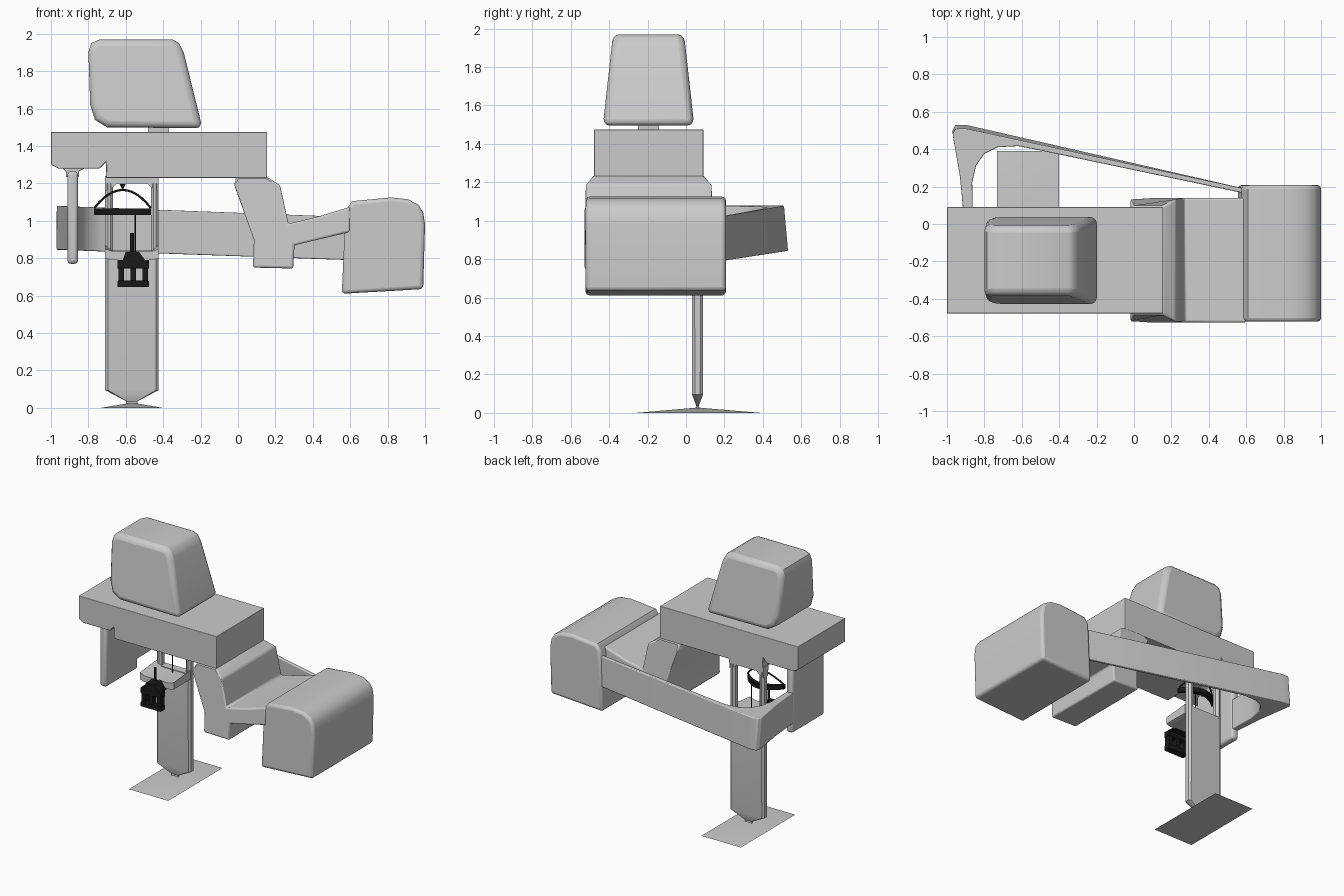
import bpy, bmesh, math
from mathutils import Vector

if "Cube" in bpy.data.objects:
    bpy.data.objects.remove(bpy.data.objects["Cube"])

black = bpy.data.materials.new("black")
black.diffuse_color = (0.01, 0.01, 0.01, 1)
black.use_nodes = True
black.node_tree.nodes["Principled BSDF"].inputs["Base Color"].default_value = black.diffuse_color


def finish(name, bm, bevel=0, mat=None, segs=3, limit=30):
    bmesh.ops.recalc_face_normals(bm, faces=bm.faces)
    me = bpy.data.meshes.new(name)
    bm.to_mesh(me)
    bm.free()
    ob = bpy.data.objects.new(name, me)
    bpy.context.collection.objects.link(ob)
    if mat:
        me.materials.append(mat)
    if bevel:
        m = ob.modifiers.new("bevel", 'BEVEL')
        m.width, m.segments = bevel, segs
        m.limit_method, m.angle_limit = 'ANGLE', math.radians(limit)
    bpy.ops.object.select_all(action='DESELECT')
    ob.select_set(True)
    bpy.context.view_layer.objects.active = ob
    bpy.ops.object.shade_smooth_by_angle(angle=math.radians(35))
    return ob


def prism(name, pts, axis, lo, hi, bevel=0, warp=None, mat=None, **kw):
    """Extrude a 2D outline: axis 'y' takes (x, z) points, axis 'z' takes (x, y)."""
    bm = bmesh.new()
    rings = []
    for h in (lo, hi):
        ring = []
        for a, b in pts:
            co = (a, h, b) if axis == 'y' else (a, b, h)
            ring.append(bm.verts.new(warp(*co) if warp else co))
        rings.append(ring)
    r0, r1 = rings
    bm.faces.new(r0)
    bm.faces.new(r1[::-1])
    n = len(pts)
    for i in range(n):
        bm.faces.new((r0[i], r0[(i + 1) % n], r1[(i + 1) % n], r1[i]))
    return finish(name, bm, bevel, mat, **kw)


def box(name, x0, x1, y0, y1, z0, z1, bevel=0, mat=None):
    return prism(name, [(x0, z0), (x1, z0), (x1, z1), (x0, z1)], 'y', y0, y1, bevel, mat=mat)


def loft(name, rects):
    """Stack of chamfered rectangles: (z, x centre, y centre, half x, half y)."""
    bm = bmesh.new()
    rings = []
    for z, cx, cy, hx, hy in rects:
        c = hy * 0.5
        o = [(hx - c, -hy), (hx, -hy + c), (hx, hy - c), (hx - c, hy),
             (c - hx, hy), (-hx, hy - c), (-hx, c - hy), (c - hx, -hy)]
        rings.append([bm.verts.new((cx + x, cy + y, z)) for x, y in o])
    for a, b in zip(rings, rings[1:]):
        for i in range(8):
            bm.faces.new((a[i], a[(i + 1) % 8], b[(i + 1) % 8], b[i]))
    bm.faces.new(rings[0])
    bm.faces.new(rings[-1])
    return finish(name, bm)


def tube(name, pts, r, mat):
    cu = bpy.data.curves.new(name, 'CURVE')
    cu.dimensions = '3D'
    cu.bevel_depth, cu.bevel_resolution, cu.use_fill_caps = r, 1, True
    sp = cu.splines.new('POLY')
    sp.points.add(len(pts) - 1)
    for p, co in zip(sp.points, pts):
        p.co = (*co, 1)
    cu.materials.append(mat)
    ob = bpy.data.objects.new(name, cu)
    bpy.context.collection.objects.link(ob)
    bpy.ops.object.select_all(action='DESELECT')
    ob.select_set(True)
    bpy.context.view_layer.objects.active = ob
    bpy.ops.object.convert(target='MESH')


# Head block: slanted profile narrowing in y towards the top
def head_taper(x, y, z):
    return (x, -0.195 + y * (0.237 - 0.052 * (z - 1.5) / 0.47), z)


prism("head_block", [(-0.70, 1.50), (-0.19, 1.495), (-0.29, 1.90), (-0.315, 1.95), (-0.35, 1.97),
                     (-0.74, 1.97), (-0.785, 1.95), (-0.80, 1.90), (-0.79, 1.62), (-0.765, 1.54)],
      'y', -1, 1, 0.035, head_taper, limit=50)
box("neck", -0.48, -0.37, -0.25, -0.14, 1.46, 1.51)

# Upper slab
prism("upper_slab", [(-1, 1.30), (-0.96, 1.28), (-0.74, 1.28), (-0.705, 1.315), (-0.705, 1.23),
                     (0.155, 1.23), (0.155, 1.475), (-1, 1.475)], 'y', -0.478, 0.09, 0.004)


# Bent section stepping down to the end block, wider than the slab
def flare(x, y, z):
    half = 0.284 if z > 1.22 else 0.333
    return (x, -0.194 + y * half, z)


prism("bent_section", [(-0.01, 1.235), (-0.02, 1.19), (0.085, 0.90), (0.08, 0.75), (0.295, 0.745),
                       (0.302, 0.87), (0.60, 0.94), (0.60, 1.075), (0.42, 1.02), (0.27, 0.985),
                       (0.225, 1.19), (0.155, 1.235)], 'y', -1, 1, 0.012, flare)

# End block
prism("end_block", [(0.555, 0.61), (0.99, 0.635), (1.0, 0.98), (0.99, 1.045), (0.965, 1.085),
                    (0.91, 1.115), (0.82, 1.125), (0.61, 1.105), (0.575, 1.055)],
      'y', -0.522, 0.208, 0.02, limit=50)


# Rear beam curling round to the side panel
def beam_slope(x, y, z):
    t = (0.6 - x) / 1.57
    top, bottom = 1.02 + 0.06 * t, 0.79 + 0.055 * t
    lean = 0.022 * t * (1 - z) if y > 0.25 else 0
    return (x, y + lean, bottom + (top - bottom) * z)


prism("rear_beam", [(0.61, 0.16), (0.61, 0.185), (-0.90, 0.51), (-0.955, 0.508), (-0.97, 0.48),
                    (-0.93, 0.25), (-0.905, -0.02), (-0.86, -0.02), (-0.865, 0.22), (-0.845, 0.31),
                    (-0.80, 0.375), (-0.73, 0.41), (-0.62, 0.416), (-0.50, 0.393)],
      'z', 0, 1, 0.006, beam_slope)

# Side panel and its hanger
box("side_panel", -0.912, -0.855, -0.355, 0.03, 0.77, 1.265, 0.02)
prism("panel_hanger", [(-0.95, 1.29), (-0.92, 1.265), (-0.92, 1.235), (-0.85, 1.235), (-0.85, 1.265),
                       (-0.80, 1.29)], 'y', -0.30, 0.0, 0.005)

# Stand: column, foot, window posts and tray
CX, CY = -0.567, 0.06
loft("column", [(0.015, CX, CY, 0.03, 0.012), (0.035, CX, CY, 0.03, 0.006),
                (0.095, CX, CY, 0.143, 0.028), (0.84, CX, CY, 0.143, 0.03)])
bm = bmesh.new()
base = [bm.verts.new((CX + sx * 0.165, 0.065 + sy * 0.325, 0))
        for sx, sy in ((-1, -1), (1, -1), (1, 1), (-1, 1))]
tip = bm.verts.new((CX, CY, 0.028))
bm.faces.new(base)
for i in range(4):
    bm.faces.new((base[i], base[(i + 1) % 4], tip))
finish("foot", bm)
for side, s in (("left", -1), ("right", 1)):
    xc = CX + s * 0.122
    loft(side + "_post", [(0.83, xc, CY, 0.021, 0.03), (1.24, xc, CY, 0.021, 0.03)])
    prism(side + "_post_brace", [(CX + s * 0.143, 1.235), (CX + s * 0.05, 1.235),
                                 (CX + s * 0.10, 1.18), (CX + s * 0.143, 1.16)], 'y', 0.035, 0.085)
box("post_header", -0.71, -0.424, 0.03, 0.09, 1.20, 1.24)
prism("tray", [(-0.68, 0.79), (-0.455, 0.79), (-0.424, 0.80), (-0.424, 0.87), (-0.465, 0.835),
               (-0.665, 0.835), (-0.71, 0.87), (-0.71, 0.80)], 'y', -0.16, 0.04,
      warp=lambda x, y, z: (x, y, z - (0.02 if y < 0 and z > 0.86 else 0)))

# Black control bar: crescent, bow above it, rods below
arc = [(-1 + i / 6) for i in range(13)]
BX, BY = -0.617, -0.07
outer = [(BX + 0.152 * t, BY + 0.09 * (1 - t * t)) for t in arc]
inner = [(BX + 0.152 * t, BY - 0.02 + 0.075 * (1 - t * t)) for t in reversed(arc)]
prism("control_bar", outer + inner, 'z', 1.03, 1.065, mat=black)
tube("control_bow", [(BX + 0.15 * t, BY + 0.06 * (1 - t * t), 1.07 + 0.095 * (1 - t * t)) for t in arc],
     0.006, black)
prism("bow_pointer", [(BX - 0.018, 1.198), (BX + 0.018, 1.198), (BX, 1.165)], 'y', -0.025, 0.005, mat=black)
tube("bar_rod", [(-0.55, 0.0, 1.04), (-0.55, 0.0, 0.83)], 0.004, black)
tube("front_rod", [(-0.567, -0.18, 0.80), (-0.567, -0.18, 0.935)], 0.01, black)

# Black ladder-shaped cage hanging in front of the tray
Y0, Y1 = -0.245, -0.19
prism("cage_cap", [(-0.62, 0.78), (-0.49, 0.78), (-0.53, 0.835), (-0.60, 0.835)], 'y', Y0, -0.15, mat=black)
for i, (z0, z1) in enumerate(((0.645, 0.68), (0.745, 0.79))):
    box(f"cage_rail_{i}", -0.645, -0.475, Y0, Y1, z0, z1, 0.004, black)
for i, (x0, x1) in enumerate(((-0.64, -0.61), (-0.575, -0.545), (-0.51, -0.48))):
    box(f"cage_post_{i}", x0, x1, Y0 + 0.005, Y1 - 0.005, 0.66, 0.77, 0, black)
